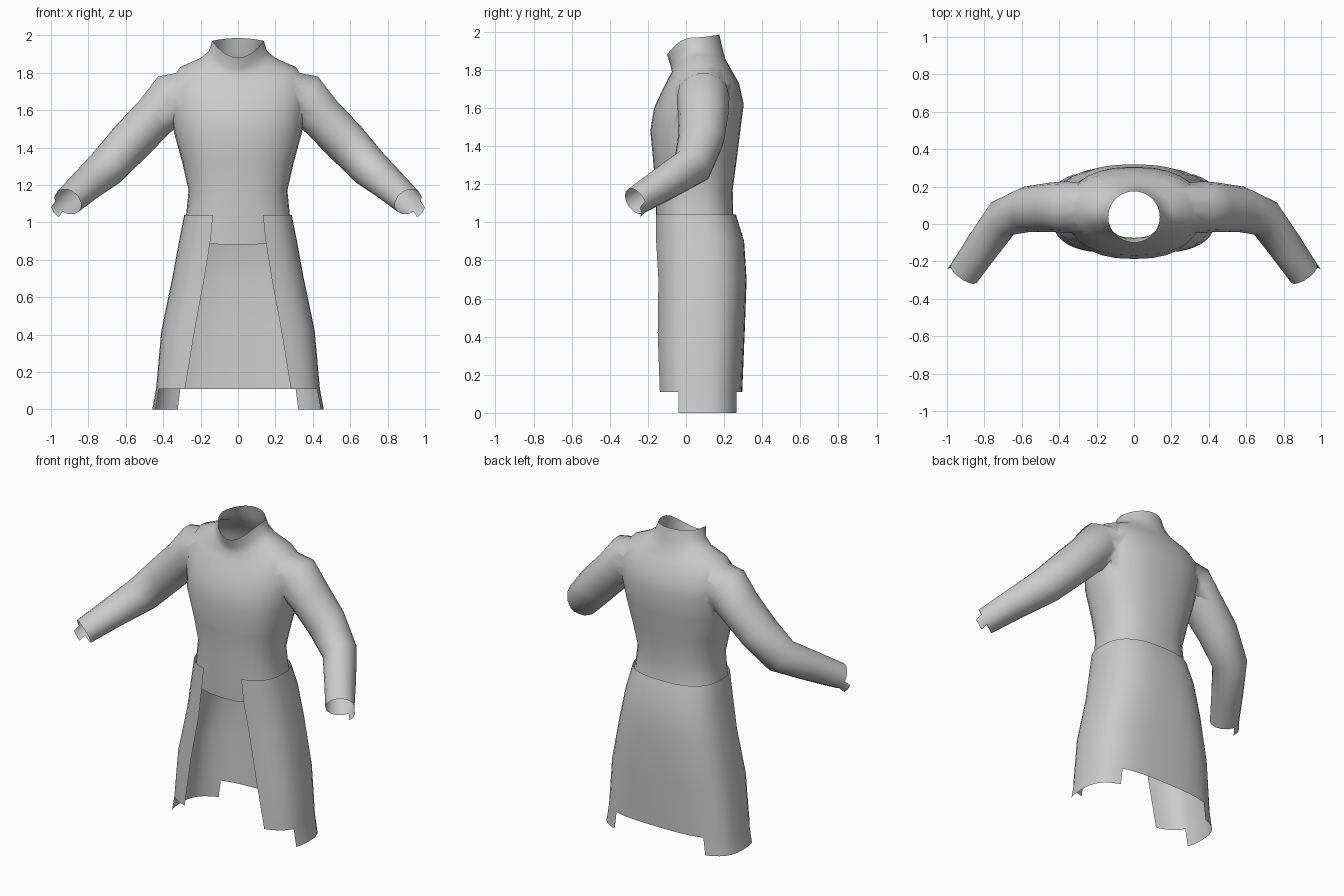
import bpy, bmesh, math
from mathutils import Vector

if "Cube" in bpy.data.objects:
    bpy.data.objects.remove(bpy.data.objects["Cube"])

cloth = bpy.data.materials.new("grey cloth")
cloth.diffuse_color = (0.6, 0.6, 0.6, 1)
cloth.use_nodes = True
cloth.node_tree.nodes["Principled BSDF"].inputs["Base Color"].default_value = cloth.diffuse_color


def spow(v, p):
    return math.copysign(abs(v) ** p, v)


def make(name, bm):
    me = bpy.data.meshes.new(name)
    bm.to_mesh(me)
    bm.free()
    ob = bpy.data.objects.new(name, me)
    bpy.context.collection.objects.link(ob)
    me.materials.append(cloth)
    return ob


def loft(name, rings):
    """Closed tube through rings, with a fan cap at each end."""
    bm = bmesh.new()
    rows = [[bm.verts.new(p) for p in r] for r in rings]
    n = len(rows[0])
    for a, b in zip(rows, rows[1:]):
        for i in range(n):
            bm.faces.new((a[i], a[(i + 1) % n], b[(i + 1) % n], b[i]))
    for r, pts in ((rows[0], rings[0]), (rows[-1], rings[-1])):
        c = bm.verts.new(sum(pts, Vector()) / n)
        for i in range(n):
            bm.faces.new((r[i], r[(i + 1) % n], c))
    bmesh.ops.recalc_face_normals(bm, faces=bm.faces)
    return make(name, bm)


def smooth(ob, angle):
    bpy.ops.object.select_all(action='DESELECT')
    ob.select_set(True)
    bpy.context.view_layer.objects.active = ob
    bpy.ops.object.shade_smooth_by_angle(angle=math.radians(angle))


# torso and collar: z front, z side, z back, half width, y front, y back, roundness
BODY = [
    (0.88, 0.92, 0.90, 0.300, -0.150, 0.280, 2.5),
    (1.04, 1.04, 1.04, 0.277, -0.158, 0.248, 2.5),
    (1.17, 1.17, 1.17, 0.264, -0.160, 0.245, 2.4),
    (1.32, 1.32, 1.32, 0.298, -0.172, 0.265, 2.4),
    (1.48, 1.48, 1.48, 0.342, -0.187, 0.285, 2.4),
    (1.60, 1.61, 1.62, 0.362, -0.168, 0.303, 2.4),
    (1.68, 1.74, 1.73, 0.365, -0.130, 0.278, 2.4),
    (1.75, 1.83, 1.80, 0.310, -0.095, 0.238, 2.3),
    (1.79, 1.878, 1.86, 0.200, -0.074, 0.205, 2.1),
    (1.825, 1.915, 1.91, 0.156, -0.082, 0.192, 2.0),
    (1.88, 1.97, 1.985, 0.138, -0.100, 0.175, 2.0),
]


def body_ring(zf, zs, zb, hw, yf, yb, n, sides=28):
    pts = []
    for i in range(sides):
        a = 2 * math.pi * i / sides
        x, s = spow(math.cos(a), 2 / n), spow(math.sin(a), 2 / n)
        z = zs + ((zb if s > 0 else zf) - zs) * s * s
        pts.append(Vector((hw * x, (yf + yb) / 2 + (yb - yf) / 2 * s, z)))
    return pts


# sleeve: centre, direction, horizontal radius, vertical radius
SLEEVE = [
    ((0.22, 0.085, 1.70), (1, 0, -0.15), 0.130, 0.120),
    ((0.365, 0.09, 1.655), (1, 0, -0.5), 0.138, 0.143),
    ((0.445, 0.09, 1.565), (1, 0, -0.9), 0.132, 0.122),
    ((0.575, 0.078, 1.43), (1, -0.1, -1.05), 0.122, 0.118),
    ((0.70, 0.033, 1.295), (0.8, -0.6, -0.85), 0.104, 0.110),
    ((0.81, -0.12, 1.20), (0.5, -0.75, -0.45), 0.093, 0.090),
    ((0.91, -0.265, 1.11), (0.5, -0.7, -0.4), 0.085, 0.075),
]


def sleeve_ring(side, c, t, rh, rv, sides=14):
    c, t = Vector(c), Vector(t).normalized()
    h = t.cross(Vector((0, 0, 1))).normalized()
    v = h.cross(t)
    pts = []
    for i in range(sides):
        a = 2 * math.pi * i / sides
        p = c + h * rh * math.cos(a) + v * rv * math.sin(a)
        pts.append(Vector((p.x * side, p.y, p.z)))
    return pts


body_rings = [body_ring(*r) for r in BODY]
coat = loft("coat_body", body_rings)
openings = [sum(r, Vector()) / len(r) for r in (body_rings[0], body_rings[-1])]
for side in (1, -1):
    sleeve = loft("sleeve_cutter", [sleeve_ring(side, *r) for r in SLEEVE])
    sleeve.hide_render = True
    openings.append(Vector((side * 0.91, -0.265, 1.11)))
    mod = coat.modifiers.new("join_sleeve", 'BOOLEAN')
    mod.operation, mod.solver, mod.object = 'UNION', 'EXACT', sleeve
    bpy.context.view_layer.objects.active = coat
    bpy.ops.object.modifier_apply(modifier=mod.name)
    bpy.data.objects.remove(sleeve)

# open the hem, neck and cuffs, then add the small cuff points
bm = bmesh.new()
bm.from_mesh(coat.data)
caps = [v for v in bm.verts if any((v.co - o).length < 0.004 for o in openings)]
bmesh.ops.delete(bm, geom=caps, context='VERTS')
for side in (1, -1):
    rim = []
    for e in bm.edges:
        m = (e.verts[0].co + e.verts[1].co) / 2
        if e.is_boundary and m.x * side > 0.95 and m.z < 1.12:
            rim.append(e)
    new = bmesh.ops.extrude_edge_only(bm, edges=rim)["geom"]
    for v in (g for g in new if isinstance(g, bmesh.types.BMVert)):
        v.co += Vector((side * 0.02, -0.025, -0.03))
bm.to_mesh(coat.data)
bm.free()
smooth(coat, 75)

# skirt, open at the front: z, half width, y front, y back, front edge x, roundness
SKIRT = [
    (1.04, 0.287, -0.168, 0.262, 0.133, 2.6),
    (0.90, 0.315, -0.170, 0.305, 0.148, 2.6),
    (0.70, 0.352, -0.160, 0.318, 0.180, 2.7),
    (0.42, 0.410, -0.165, 0.308, 0.232, 2.9),
    (0.11, 0.438, -0.160, 0.295, 0.283, 3.0),
    (0.00, 0.458, -0.160, 0.295, 0.283, 3.0),
]
TAB_FRONT, TAB_BACK = math.radians(-18.6), math.radians(53.8)


def skirt_row(z, hw, yf, yb, edge, n):
    start = -math.acos((edge / hw) ** (n / 2))
    angles = [start + (TAB_FRONT - start) * i / 5 for i in range(5)]
    angles += [TAB_FRONT + (TAB_BACK - TAB_FRONT) * i / 8 for i in range(8)]
    angles += [TAB_BACK + (math.pi / 2 - TAB_BACK) * i / 5 for i in range(6)]
    half = []
    for a in angles:
        x = hw * abs(math.cos(a)) ** (2 / n)
        y = (yf + yb) / 2 + (yb - yf) / 2 * spow(math.sin(a), 2 / n)
        half.append(Vector((x, y, z)))
    half[-1].x = 0
    return half + [Vector((-p.x, p.y, p.z)) for p in reversed(half[:-1])]


bm = bmesh.new()
rows = [[bm.verts.new(p) for p in skirt_row(*r)] for r in SKIRT]
last = len(rows[0]) - 1
for k, (a, b) in enumerate(zip(rows, rows[1:])):
    for i in range(last):
        # the lowest row exists only as a tab on each side
        if k < 4 or 5 <= min(i, last - 1 - i) < 13:
            bm.faces.new((a[i], b[i], b[i + 1], a[i + 1]))
bmesh.ops.delete(bm, geom=[v for v in bm.verts if not v.link_faces], context='VERTS')
smooth(make("skirt", bm), 60)
